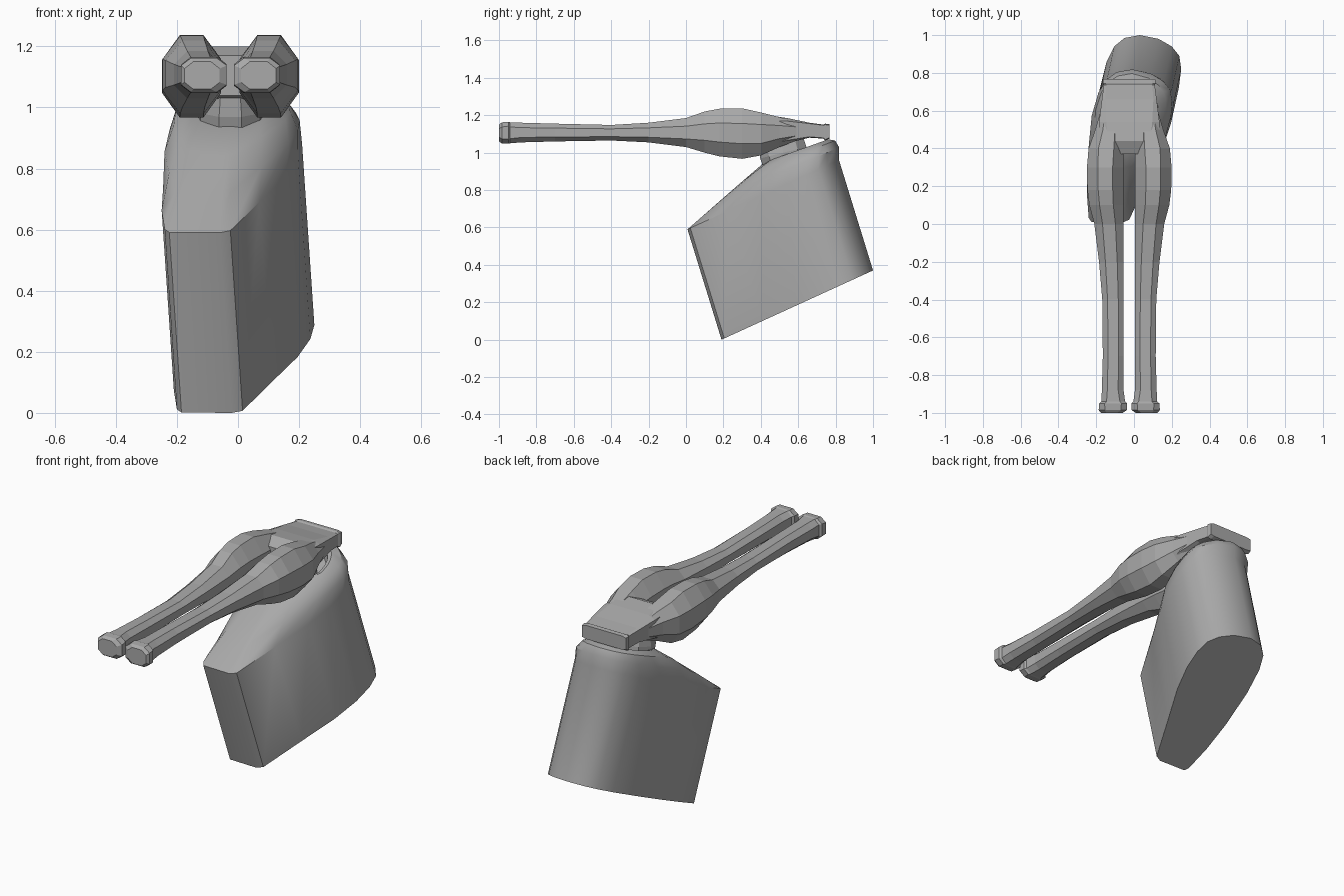
import bpy, bmesh, math
from mathutils import Vector

if "Cube" in bpy.data.objects:
    bpy.data.objects.remove(bpy.data.objects["Cube"])

grey = bpy.data.materials.new("plain_grey")
grey.diffuse_color = (0.40, 0.40, 0.40, 1)
grey.use_nodes = True
grey.node_tree.nodes["Principled BSDF"].inputs["Base Color"].default_value = grey.diffuse_color


def loft(name, rings, smooth=None):
    """Skin a list of equal-length point rings and cap both ends."""
    bm = bmesh.new()
    loops = [[bm.verts.new(p) for p in ring] for ring in rings]
    n = len(loops[0])
    for a, b in zip(loops, loops[1:]):
        for i in range(n):
            j = (i + 1) % n
            bm.faces.new((a[i], a[j], b[j], b[i]))
    bm.faces.new(loops[0][::-1])
    bm.faces.new(loops[-1])
    bmesh.ops.recalc_face_normals(bm, faces=bm.faces)
    mesh = bpy.data.meshes.new(name)
    bm.to_mesh(mesh)
    bm.free()
    mesh.materials.append(grey)
    ob = bpy.data.objects.new(name, mesh)
    bpy.context.collection.objects.link(ob)
    if smooth:
        bpy.ops.object.select_all(action='DESELECT')
        bpy.context.view_layer.objects.active = ob
        ob.select_set(True)
        bpy.ops.object.shade_smooth_by_angle(angle=math.radians(smooth))
    return ob


# Tilted wedge body: narrow nose in front, rounded back, slanted base
outline = [(-.20, .215), (-.185, .193), (-.02, .19), (.015, .205), (.11, .41),
           (.195, .59), (.237, .72), (.25, .82), (.24, .89), (.20, .94),
           (.13, .98), (.03, 1.0), (-.05, .985), (-.105, .94), (-.145, .86),
           (-.18, .72), (-.205, .52), (-.21, .35)]
base = [Vector((x, y, max(0, .457 * (y - .19)))) for x, y in outline]
rim = [p + Vector((-.04, -.182, .59)) for p in base]
mid = Vector((-.02, .46, .8))


def opening(p, s, drop):
    """Point on the tilted top opening that lies opposite rim point p."""
    a = math.atan2((p.y - mid.y) / .41, (p.x - mid.x) / .22)
    x, y = -.02 + .15 * s * math.cos(a), .59 + .17 * s * math.sin(a)
    return Vector((x, y, 1.01 + .36 * (y - .59) - drop))


top = [opening(p, 1, 0) for p in rim]
shoulders = []
for t in (.35, .7):
    ring = []
    for p, q in zip(rim, top):
        bulge = .16 * t * (1 - t) * min(1, max(0, p.y / .3))
        out = Vector((p.x - mid.x, (p.y - mid.y) * .5, .25)).normalized()
        ring.append(p.lerp(q, t) + out * bulge)
    shoulders.append(ring)
recess = [opening(p, .88, .005) for p in rim]
floor = [opening(p, .82, .05) for p in rim]
loft("body", [base, rim] + shoulders + [top, recess, floor], 35)

# Neck between the body and the hub
CX = -.025
neck = []
for z, rx, ry, cy in ((.92, .12, .12, .54), (1.0, .12, .13, .52), (1.09, .10, .12, .50)):
    neck.append([(CX + rx * math.cos(i * math.pi / 5), cy + ry * math.sin(i * math.pi / 5),
                  z + .25 * ry * math.sin(i * math.pi / 5)) for i in range(10)])
loft("neck", neck)


def section(y, x0, x1, z0, z1, c):
    """Chamfered rectangle across the y axis, c is the corner fraction."""
    dx, dz = (x1 - x0) * c, (z1 - z0) * c
    return [(CX + x, y, z) for x, z in (
        (x0 + dx, z0), (x1 - dx, z0), (x1, z0 + dz), (x1, z1 - dz),
        (x1 - dx, z1), (x0 + dx, z1), (x0, z1 - dz), (x0, z0 + dz))]


# Hub that joins both arms, ending in a flat back plate with a lip
hub = [(.37, .11, 1.04, 1.17, .15), (.44, .16, 1.01, 1.20, .15), (.54, .16, 1.05, 1.185, .12),
       (.66, .145, 1.08, 1.16, .06), (.735, .135, 1.075, 1.15, .05),
       (.745, .14, 1.065, 1.155, .06), (.768, .137, 1.075, 1.152, .08)]
loft("hub", [section(y, -w, w, a, b, c) for y, w, a, b, c in hub])

# Arms: swollen at the root, slim in the shaft, flared at the tip
arm = [(.62, .06, .145, 1.075, 1.155, .25), (.50, .035, .18, 1.03, 1.19, .28),
       (.40, .03, .215, .985, 1.215, .28), (.30, .03, .224, .967, 1.237, .30),
       (.18, .03, .222, .98, 1.235, .30), (.10, .03, .212, 1.0, 1.22, .30),
       (0, .03, .185, 1.03, 1.185, .28), (-.2, .03, .16, 1.055, 1.16, .26),
       (-.4, .03, .143, 1.065, 1.148, .25), (-.7, .03, .14, 1.06, 1.155, .25),
       (-.88, .03, .145, 1.055, 1.16, .25), (-.94, .022, .148, 1.05, 1.162, .22),
       (-.95, .012, .16, 1.048, 1.165, .2), (-.985, .012, .162, 1.05, 1.162, .22),
       (-1.0, .035, .15, 1.06, 1.15, .25)]
for side, name in ((1, "arm_right"), (-1, "arm_left")):
    loft(name, [section(y, side * i, side * o, a, b, c) for y, i, o, a, b, c in arm])
